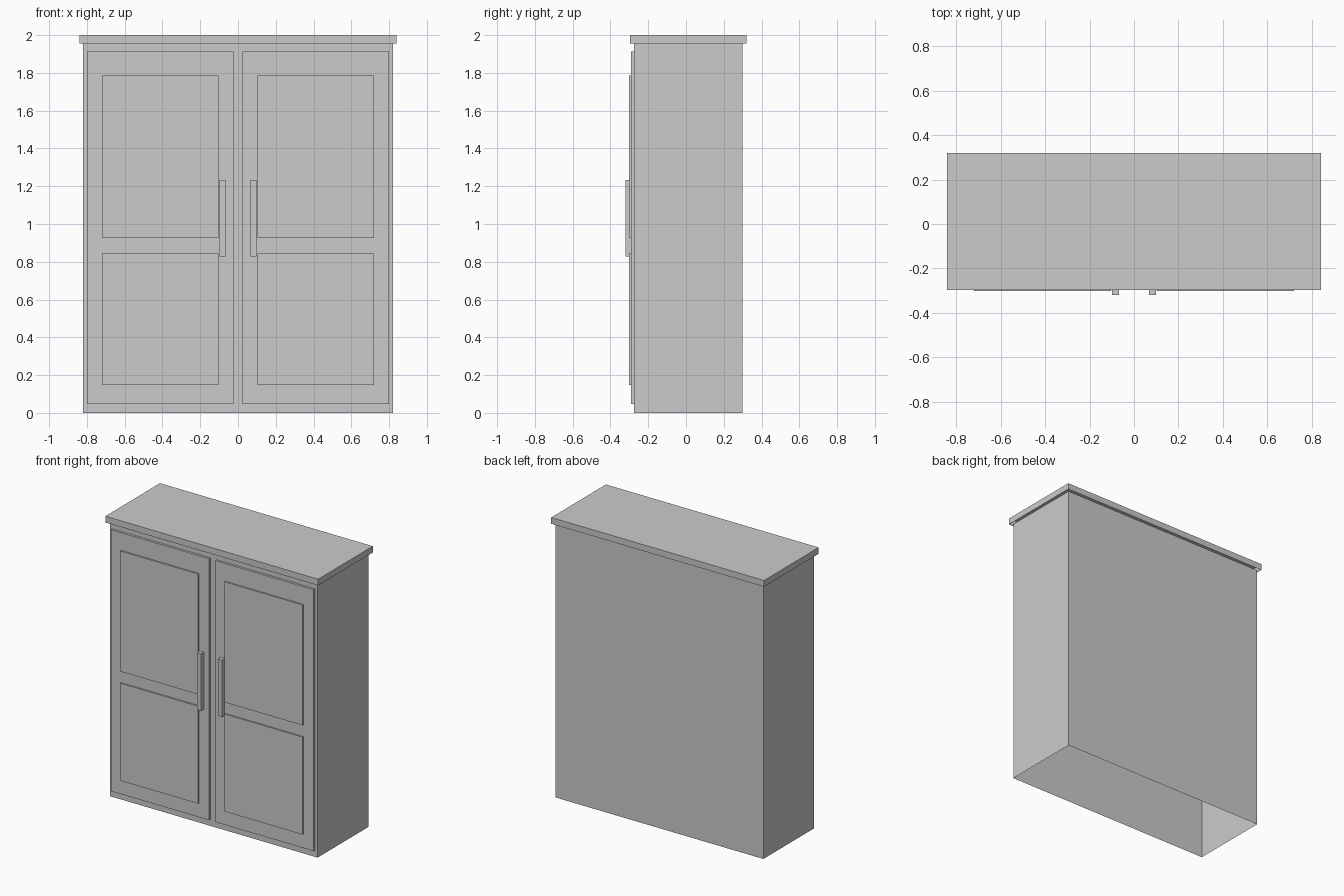
import bpy, bmesh
from mathutils import Vector

if "Cube" in bpy.data.objects:
    bpy.data.objects.remove(bpy.data.objects["Cube"])


def box(name, x, y, z, open_side=None):
    """Box from (min, max) ranges; open_side is the direction of a face left out."""
    bm = bmesh.new()
    bmesh.ops.create_cube(bm, size=1)
    if open_side:
        faces = [f for f in bm.faces if f.normal.dot(Vector(open_side)) > 0.9]
        bmesh.ops.delete(bm, geom=faces, context='FACES')
    for v in bm.verts:
        v.co = [r[0] + (c + 0.5) * (r[1] - r[0]) for c, r in zip(v.co, (x, y, z))]
    mesh = bpy.data.meshes.new(name)
    bm.to_mesh(mesh)
    bm.free()
    ob = bpy.data.objects.new(name, mesh)
    bpy.context.collection.objects.link(ob)
    return ob


DOWN, BACK = (0, 0, -1), (0, 1, 0)

# Carcass and overhanging top, both open underneath
box("cabinet_body", (-0.82, 0.82), (-0.274, 0.299), (0, 1.955), DOWN)
box("cabinet_top", (-0.84, 0.84), (-0.296, 0.32), (1.955, 2.0), DOWN)

# Door, raised panels and handle on each side
for side, s in (("left", -1), ("right", 1)):
    def span(a, b):
        return sorted((s * a, s * b))

    box(side + "_door", span(0.024, 0.80), (-0.290, -0.274), (0.047, 1.912), BACK)
    box(side + "_upper_panel", span(0.103, 0.72), (-0.301, -0.290), (0.927, 1.786), BACK)
    box(side + "_lower_panel", span(0.103, 0.72), (-0.301, -0.290), (0.148, 0.843), BACK)
    box(side + "_handle", span(0.067, 0.098), (-0.32, -0.290), (0.827, 1.234), BACK)
